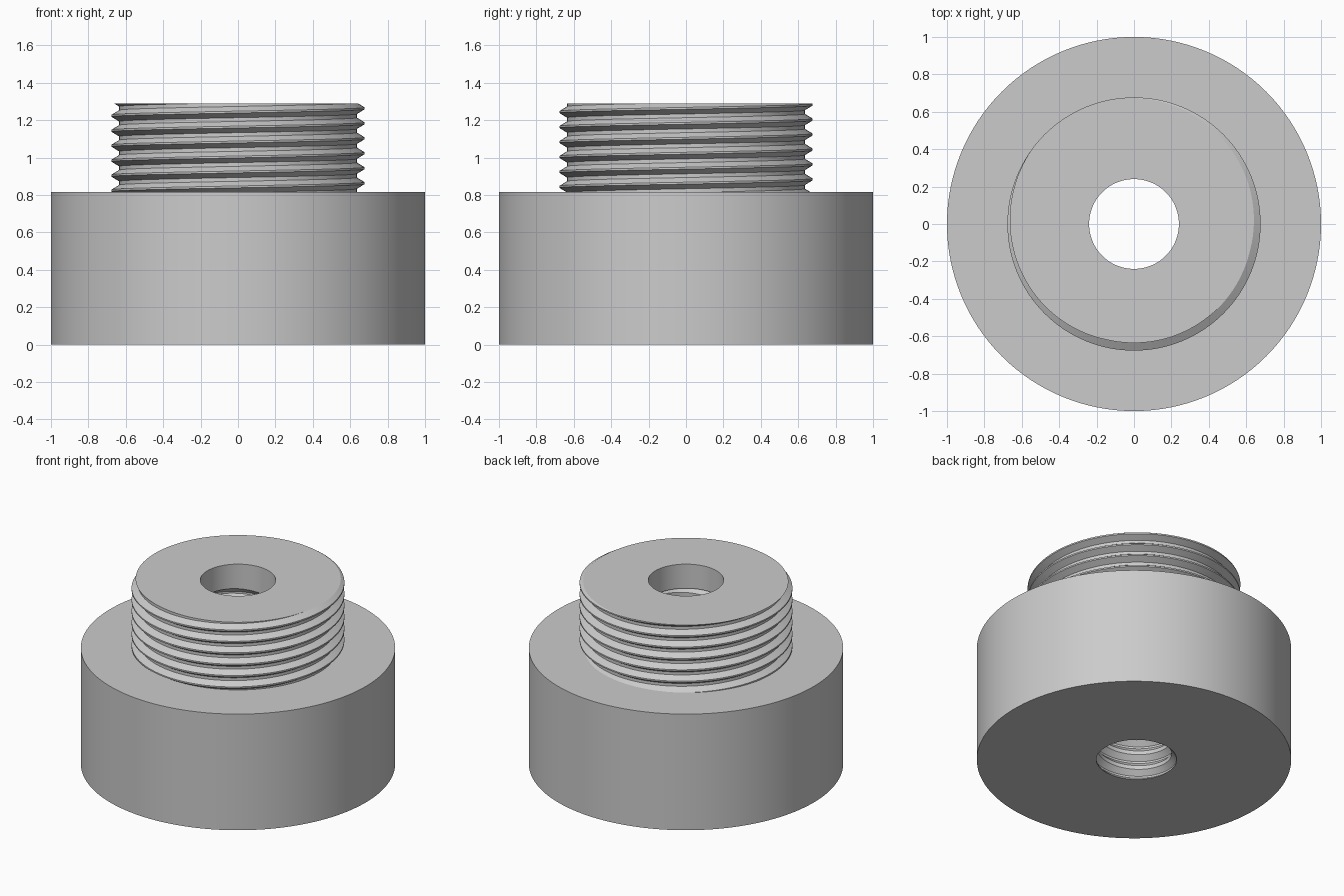
import bpy
import bmesh
from math import cos, sin, tau, radians

if "Cube" in bpy.data.objects:
    bpy.data.objects.remove(bpy.data.objects["Cube"])

SEGMENTS = 128
BASE_R, BASE_TOP, TOP = 1.0, 0.815, 1.29
BORE_R, BORE_THREAD_END = 0.24, 1.12


def thread(turn, pitch, start, low, high, z0, z1):
    """Profile (radius, z) of a right-hand thread at a fraction of a turn, trimmed to z0..z1."""
    crest = start + pitch * turn

    def radius(z):
        d = abs((z - crest + pitch / 2) % pitch - pitch / 2) / pitch
        f = (3 / 8 - d) / (3 / 8 - 1 / 16)
        return low + (high - low) * min(1, max(0, f))

    first = int((z0 - start) / pitch) - 3
    count = int((z1 - z0) / pitch) + 6
    points = []
    for k in range(first, first + count):
        for step in (-1 / 16, 1 / 16, 3 / 8, 5 / 8):
            z = min(z1, max(z0, crest + (k + step) * pitch))
            points.append((radius(z), z))
    return points


def section(turn):
    """Closed cross-section: threaded bore, plain bore, outer thread, base."""
    bore = thread(turn, 0.108, -0.0405, BORE_R, 0.271, 0, BORE_THREAD_END)
    stud = thread(turn, 0.08, 1.263, 0.636, 0.677, BASE_TOP, TOP)
    return (bore + [(BORE_R, BORE_THREAD_END), (BORE_R, TOP)] + stud[::-1]
            + [(BASE_R, BASE_TOP), (BASE_R, 0)])


# Threaded adapter: one closed solid, swept round the axis
bm = bmesh.new()
columns = []
for i in range(SEGMENTS + 1):
    a = tau * i / SEGMENTS
    columns.append([bm.verts.new((r * cos(a), r * sin(a), z))
                    for r, z in section(i / SEGMENTS)])
for left, right in zip(columns, columns[1:]):
    for j in range(len(left)):
        bm.faces.new((left[j - 1], right[j - 1], right[j], left[j]))
bmesh.ops.remove_doubles(bm, verts=bm.verts, dist=0.00005)
bmesh.ops.recalc_face_normals(bm, faces=bm.faces)

mesh = bpy.data.meshes.new("threaded_adapter")
bm.to_mesh(mesh)
bm.free()
adapter = bpy.data.objects.new("threaded_adapter", mesh)
bpy.context.collection.objects.link(adapter)

# Plain grey metal
grey = bpy.data.materials.new("light_grey")
grey.use_nodes = True
grey.diffuse_color = (0.6, 0.6, 0.6, 1)
grey.node_tree.nodes["Principled BSDF"].inputs["Base Color"].default_value = (0.6, 0.6, 0.6, 1)
mesh.materials.append(grey)

bpy.ops.object.select_all(action="DESELECT")
adapter.select_set(True)
bpy.context.view_layer.objects.active = adapter
bpy.ops.object.shade_smooth_by_angle(angle=radians(30))
